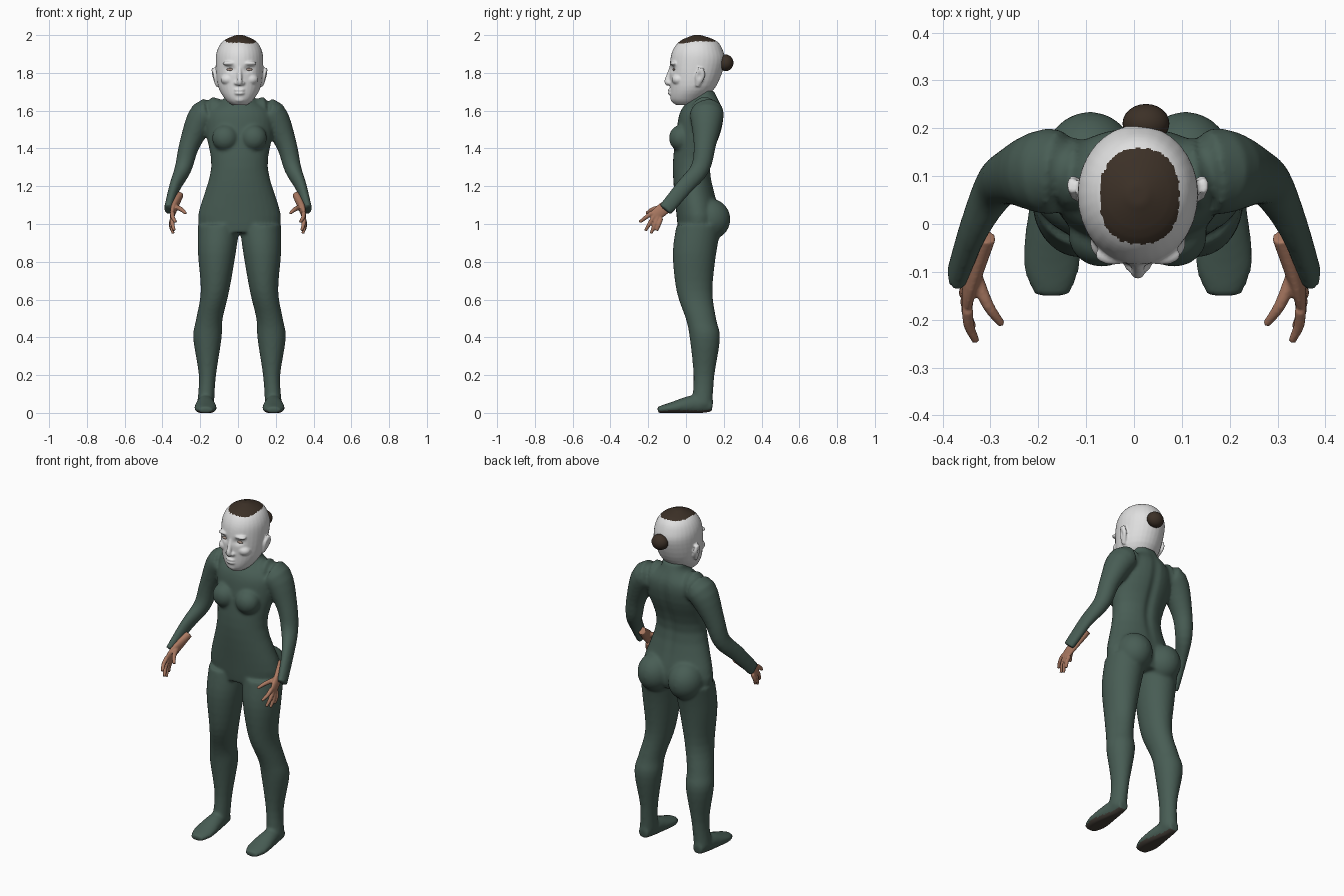
import bpy, bmesh, math
from mathutils import Vector, Matrix

if "Cube" in bpy.data.objects:
    bpy.data.objects.remove(bpy.data.objects["Cube"])

MIDDLE = .008  # centre line of the body
SIDES = {"right": -1, "left": 1}


def material(name, *colour):
    mat = bpy.data.materials.new(name)
    mat.use_nodes = True
    mat.diffuse_color = (*colour, 1)
    shader = mat.node_tree.nodes["Principled BSDF"]
    shader.inputs["Base Color"].default_value = mat.diffuse_color
    return mat


suit_green = material("suit green", .065, .11, .09)
sole_brown = material("sole brown", .06, .05, .04)
hand_skin = material("hand skin", .4, .19, .12)
head_white = material("head white", .74, .74, .74)
hair_brown = material("hair brown", .045, .03, .02)
eye_tan = material("eye tan", .42, .31, .26)


def flow(rows, steps=4):
    """Fill in smooth in-between sections along a few key sections."""
    last = len(rows) - 1
    filled = []
    for i in range(last):
        before, start = rows[max(i - 1, 0)], rows[i]
        end, after = rows[i + 1], rows[min(i + 2, last)]
        for k in range(steps):
            t = k / steps
            ease = t * t * (3 - 2 * t)
            leave, arrive = t * (1 - t) ** 2 / 2, t * t * (t - 1) / 2
            filled.append([b + (c - b) * ease + (c - a) * leave + (d - b) * arrive
                           for a, b, c, d in zip(before, start, end, after)])
    return filled + [rows[last]]


def loft(bm, frames, count=32):
    """Closed skin over rings given as centre and two half-axes."""
    angles = [math.tau * i / count for i in range(count)]
    rings = [[bm.verts.new(centre + u * math.cos(a) + v * math.sin(a)) for a in angles]
             for centre, u, v in frames]
    for lower, upper in zip(rings, rings[1:]):
        for i in range(count):
            bm.faces.new((lower[i - 1], lower[i], upper[i], upper[i - 1]))
    bm.faces.new(rings[0])
    bm.faces.new(rings[-1])


def stack(bm, sections, side=1):
    """Level rings: height, centre x, half width, front y, back y."""
    frames = []
    for height, x, width, front, back in flow(sections):
        centre = Vector((MIDDLE + side * x, (front + back) / 2, height))
        frames.append((centre, Vector((width, 0, 0)), Vector((0, (back - front) / 2, 0))))
    loft(bm, frames)


def tube(bm, path, side=1, middle=0):
    """Rings across a path: x, y, z, radius along x and optional radius across."""
    path = flow(path)
    points = [Vector((middle + side * p[0], p[1], p[2])) for p in path]
    frames = []
    for i, (point, row) in enumerate(zip(points, path)):
        ahead = points[min(i + 1, len(points) - 1)]
        along = (ahead - points[max(i - 1, 0)]).normalized()
        u = (Vector((1, 0, 0)) - along * along.x).normalized()
        frames.append((point, u * row[3], along.cross(u) * row[-1]))
    loft(bm, frames)


def ball(bm, centre, radii, side=1):
    x, y, z = centre
    place = Matrix.Translation((MIDDLE + side * x, y, z)) @ Matrix.Diagonal((*radii, 1))
    bmesh.ops.create_uvsphere(bm, u_segments=24, v_segments=16, radius=1, matrix=place)


def finish(bm, name, materials, voxel=0, softness=0):
    """Turn the shells into one smooth object, fused if a voxel size is given."""
    bmesh.ops.recalc_face_normals(bm, faces=bm.faces)
    mesh = bpy.data.meshes.new(name)
    bm.to_mesh(mesh)
    bm.free()
    ob = bpy.data.objects.new(name, mesh)
    bpy.context.collection.objects.link(ob)
    if voxel:
        fuse = ob.modifiers.new("fuse", 'REMESH')
        fuse.mode, fuse.voxel_size = 'VOXEL', voxel
        soften = ob.modifiers.new("soften", 'SMOOTH')
        soften.factor, soften.iterations = .5, softness
        bpy.context.view_layer.update()
        graph = bpy.context.evaluated_depsgraph_get()
        fused = bpy.data.meshes.new_from_object(ob.evaluated_get(graph))
        ob.modifiers.clear()
        ob.data = fused
    ob.data.materials.clear()
    for mat in materials:
        ob.data.materials.append(mat)
    ob.data.shade_smooth()
    return ob


def bump(distance, size):
    return math.exp(-(distance / size) ** 2)


# Suit: torso, legs, feet and sleeves fused together
bm = bmesh.new()
stack(bm, [(.96, 0, .19, -.04, .16), (1.05, 0, .22, -.05, .18), (1.3, 0, .15, -.07, .13),
           (1.5, 0, .18, -.05, .19), (1.6, 0, .17, -.03, .2), (1.67, 0, .08, .02, .17),
           (1.71, 0, .07, .04, .15)])
for side in SIDES.values():
    ball(bm, (.075, -.025, 1.46), (.07, .065, .07), side)  # chest
    ball(bm, (.1, .125, 1.03), (.1, .11, .11), side)  # seat
    stack(bm, [(1, .11, .11, -.05, .19), (.85, .12, .1, -.07, .16), (.65, .13, .075, -.05, .14),
               (.5, .16, .07, 0, .16), (.4, .17, .075, .02, .18), (.2, .17, .045, .04, .15),
               (.05, .18, .045, .03, .14)], side)
    tube(bm, [(.18, .14, .04, .03, .03), (.18, .05, .05, .045, .05),
              (.18, -.08, .03, .06, .03), (.18, -.15, .02, .035, .017)], side, MIDDLE)
    tube(bm, [(.1, .1, 1.59, .07, .08), (.18, .11, 1.58, .08, .09), (.255, .1, 1.43, .055, .06),
              (.29, .075, 1.3, .045, .05), (.335, -.01, 1.2, .03, .045),
              (.37, -.11, 1.08, .023, .04)], side)
suit = finish(bm, "body_suit", (suit_green, sole_brown), .009, 5)
for v in suit.data.vertices:
    v.co.z = max(v.co.z - .005, 0)  # flat soles
    if v.co.y > .08:  # spine groove
        v.co.y -= .012 * bump(v.co.x - MIDDLE, .025) * bump(v.co.z - 1.4, .24)
for face in suit.data.polygons:
    if face.center.z < .03 and face.normal.z < -.6:
        face.material_index = 1

# Head with nose, lips, chin, brow, cheeks and ears
bm = bmesh.new()
stack(bm, [(1.63, 0, .04, -.055, .05), (1.66, 0, .075, -.08, .09), (1.73, 0, .114, -.085, .16),
           (1.85, 0, .126, -.085, .205), (1.92, 0, .118, -.07, .195),
           (1.97, 0, .085, -.03, .16), (2, 0, .02, .04, .08)])
tube(bm, [(0, -.075, 1.835, .011), (0, -.09, 1.79, .012), (0, -.1, 1.755, .015),
          (0, -.09, 1.74, .014)], 1, MIDDLE)
for height in (1.709, 1.692):
    ball(bm, (0, -.082, height), (.028, .014, .009))
ball(bm, (0, -.065, 1.66), (.03, .017, .016))
for side in SIDES.values():
    ball(bm, (.016, -.086, 1.746), (.012, .014, .011), side)  # nostril
    ball(bm, (.05, -.064, 1.85), (.04, .022, .012), side)  # brow
    ball(bm, (.06, -.04, 1.765), (.04, .036, .03), side)  # cheek
    tube(bm, [(.112, .06, 1.73, .012, .012), (.133, .075, 1.785, .013, .026),
              (.138, .08, 1.826, .01, .014)], side, MIDDLE)
head = finish(bm, "head", (head_white, hair_brown), .0055, 3)
for v in head.data.vertices:
    x = abs(v.co.x - MIDDLE)
    if v.co.y < 0:  # eye sockets
        v.co.y += .012 * bump(x - .047, .024) * bump(v.co.z - 1.82, .016)
    elif x > .11:  # ear hollows
        hollow = bump(v.co.y - .07, .012) * bump(v.co.z - 1.785, .02)
        v.co.x -= math.copysign(.009, v.co.x) * hollow
for face in head.data.polygons:  # hair patch with a ragged edge
    x, y = (face.center.x - .012) / .083, (face.center.y - .058) / .1
    edge = 1 + .03 * math.sin(24 * math.atan2(y, x))
    if face.center.z > 1.9 and abs(x) ** 2.4 + abs(y) ** 2.4 < edge:
        face.material_index = 1

# Eyes resting in the sockets
for name, side in SIDES.items():
    spot = Vector((MIDDLE + side * .048, 0, 1.818))
    front = min(v.co.y for v in head.data.vertices
                if abs(v.co.x - spot.x) < .008 and abs(v.co.z - spot.z) < .008)
    bm = bmesh.new()
    ball(bm, (.048, front + .004, spot.z), (.021, .007, .007), side)
    finish(bm, name + "_eye", [eye_tan])

# Hair bun
bm = bmesh.new()
ball(bm, (.017, .21, 1.853), (.049, .041, .044))
finish(bm, "hair_bun", [hair_brown])

# Hands: wrist and palm, four fingers, thumb
for name, side in SIDES.items():
    bm = bmesh.new()
    tube(bm, [(.31, -.025, 1.155, .022, .022), (.34, -.12, 1.08, .017, .034),
              (.35, -.17, 1.04, .01, .03)], side)
    for k in range(4):
        knuckle = Vector((.348, -.18 + .016 * k, 1.06 - .01 * k))
        tip = Vector((.33 + .007 * k, -.245 + .03 * k, .95 + .015 * (k - 2) ** 2))
        bend = (knuckle + tip) / 2 + Vector((.006, 0, 0))
        tube(bm, [(*knuckle, .012), (*bend, .011), (*tip, .008)], side)
    tube(bm, [(.335, -.1, 1.09, .015), (.305, -.17, 1.08, .012), (.276, -.21, 1.056, .008)], side)
    finish(bm, name + "_hand", [hand_skin], .0045, 2)
